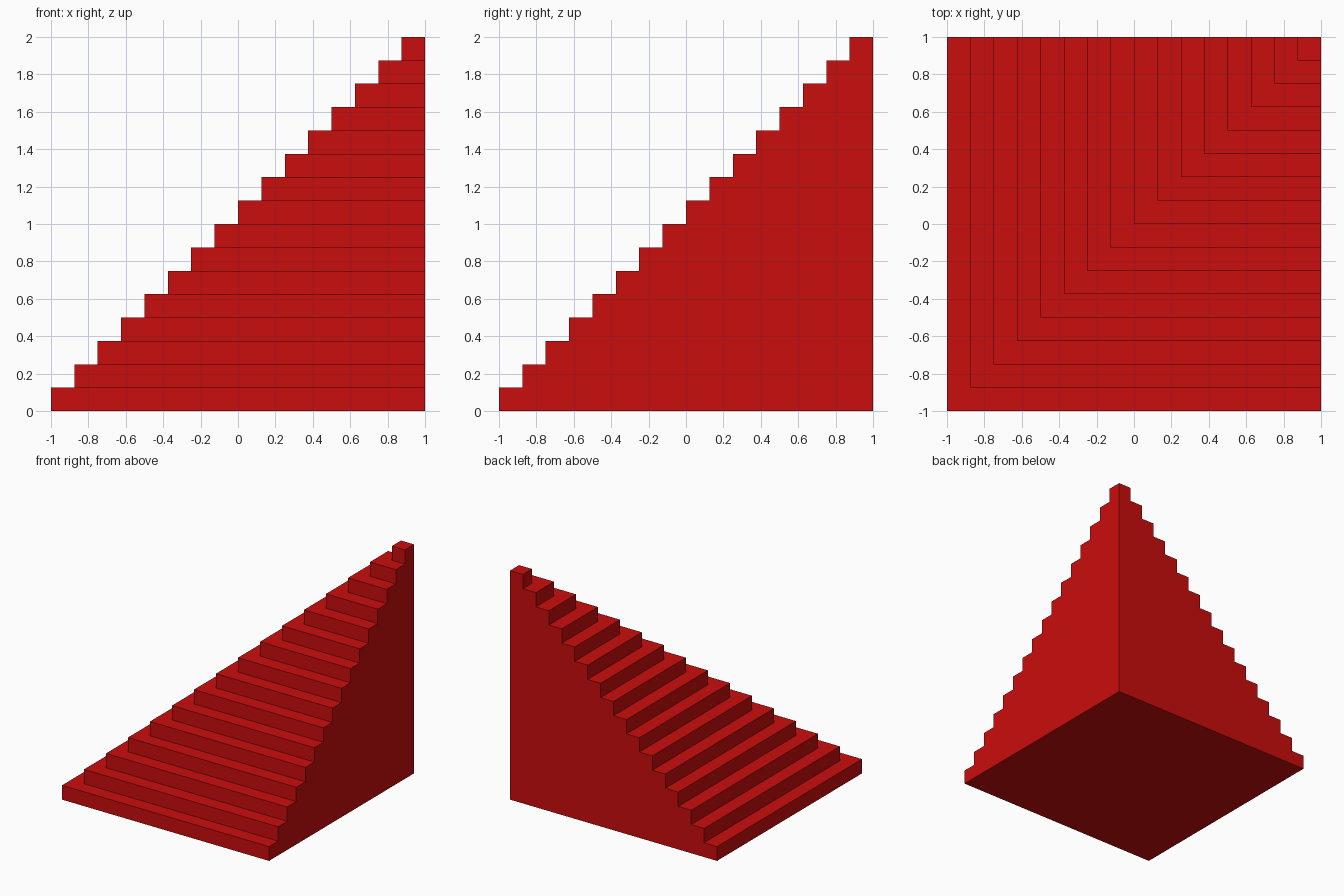
import bpy
import bmesh

if "Cube" in bpy.data.objects:
    bpy.data.objects.remove(bpy.data.objects["Cube"])

STEPS = 16
SIZE = 2.0
D = SIZE / STEPS

red = bpy.data.materials.new("red")
red.diffuse_color = (0.59, 0.004, 0.004, 1.0)
red.use_nodes = True
red.node_tree.nodes["Principled BSDF"].inputs["Base Color"].default_value = red.diffuse_color

# Stair profile: (horizontal position, height), two points per step
profile = []
for i in range(STEPS):
    profile += [(-1 + i * D, i * D), (-1 + i * D, (i + 1) * D)]

bm = bmesh.new()
right = [bm.verts.new((1, s, z)) for s, z in profile]   # on the +x wall
mitre = [bm.verts.new((s, s, z)) for s, z in profile]   # outer corner of steps
back = [bm.verts.new((s, 1, z)) for s, z in profile]    # on the +y wall
base = bm.verts.new((1, 1, 0))
peak = bm.verts.new((1, 1, SIZE))

for k in range(len(profile) - 1):
    r, m, b = right[k:k + 2], mitre[k:k + 2], back[k:k + 2]
    if k % 2 == 0:
        # risers facing front and left
        bm.faces.new((m[0], r[0], r[1], m[1]))
        bm.faces.new((b[0], m[0], m[1], b[1]))
    else:
        # L-shaped tread
        bm.faces.new((m[0], r[0], r[1], m[1], b[1], b[0]))

# Top, bottom and the two flat stepped walls
bm.faces.new((mitre[-1], right[-1], peak, back[-1]))
bm.faces.new((mitre[0], back[0], base, right[0]))
bm.faces.new([base, peak] + right[::-1])
bm.faces.new([peak, base] + back)
bmesh.ops.recalc_face_normals(bm, faces=bm.faces)

mesh = bpy.data.meshes.new("corner_stairs")
bm.to_mesh(mesh)
bm.free()
mesh.materials.append(red)
stairs = bpy.data.objects.new("corner_stairs", mesh)
bpy.context.collection.objects.link(stairs)
